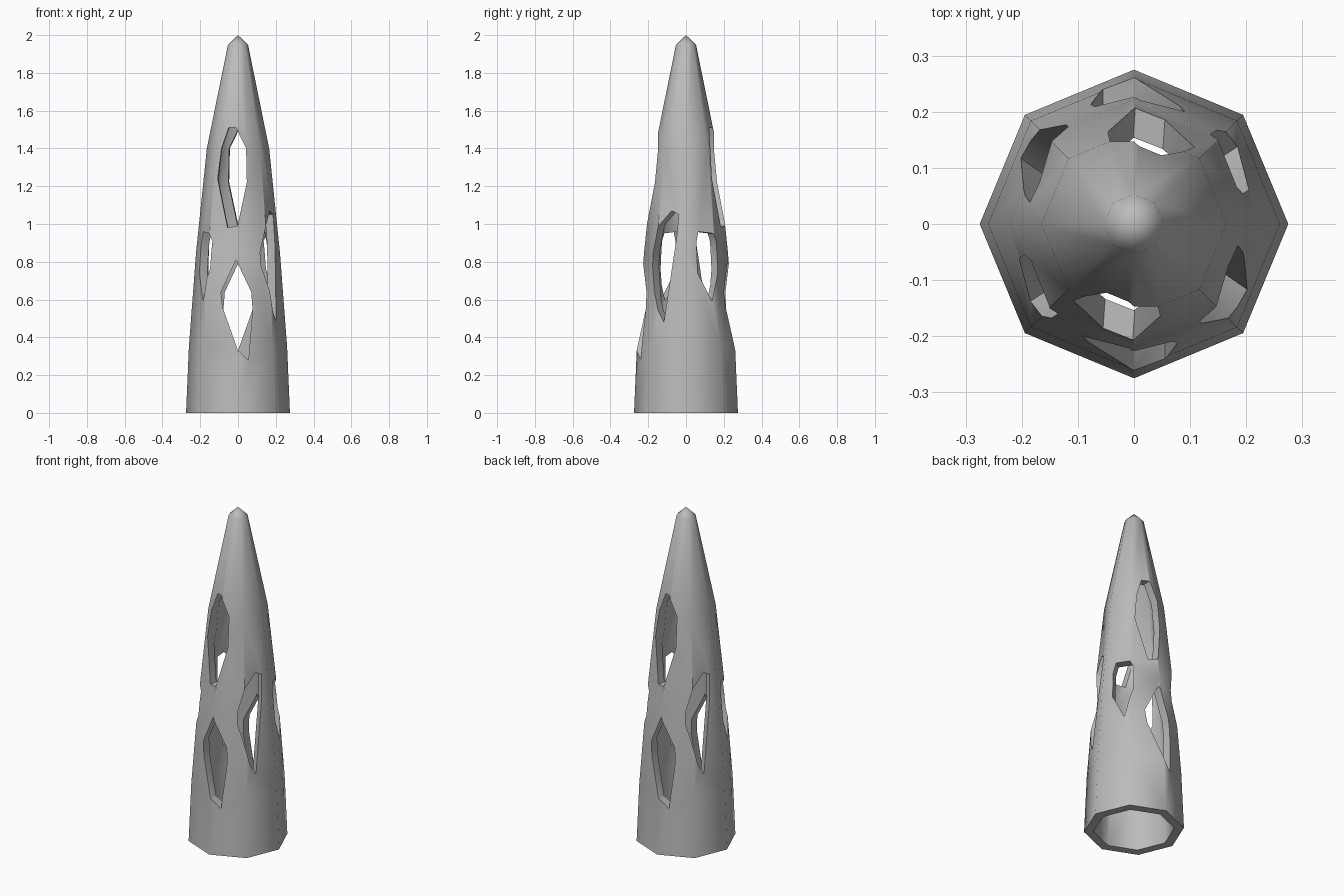
import bpy, bmesh, math
from mathutils import Matrix, Vector

if "Cube" in bpy.data.objects:
    bpy.data.objects.remove(bpy.data.objects["Cube"], do_unlink=True)

grey = bpy.data.materials.new("plain grey")
grey.use_nodes = True
grey.diffuse_color = (0.5, 0.5, 0.5, 1)
grey.node_tree.nodes["Principled BSDF"].inputs["Base Color"].default_value = (0.5, 0.5, 0.5, 1)

SIDES = 8
OUTER = [(0.275, 0), (0.26, 0.35), (0.222, 0.85), (0.165, 1.4), (0.053, 1.95)]
INNER = [(0.222, 0), (0.207, 0.35), (0.168, 0.85), (0.112, 1.4), (0.03, 1.8)]


def make_object(name, bm):
    bmesh.ops.recalc_face_normals(bm, faces=bm.faces)
    mesh = bpy.data.meshes.new(name)
    bm.to_mesh(mesh)
    bm.free()
    obj = bpy.data.objects.new(name, mesh)
    bpy.context.collection.objects.link(obj)
    mesh.materials.append(grey)
    return obj


def add_cone(bm, profile, tip):
    """Lathe a profile into an eight-sided skin closed by a tip; return its bottom ring."""
    rings = [[bm.verts.new((r * math.cos(a), r * math.sin(a), z))
              for a in (math.tau * i / SIDES for i in range(SIDES))] for r, z in profile]
    for low, high in zip(rings, rings[1:]):
        for i in range(SIDES):
            j = (i + 1) % SIDES
            bm.faces.new((low[i], low[j], high[j], high[i]))
    top = bm.verts.new((0, 0, tip))
    for i in range(SIDES):
        bm.faces.new((rings[-1][i], rings[-1][(i + 1) % SIDES], top))
    return rings[0]


# Hollow tapered shell, open at the bottom
bm = bmesh.new()
outer, inner = add_cone(bm, OUTER, 2.0), add_cone(bm, INNER, 1.86)
for i in range(SIDES):
    j = (i + 1) % SIDES
    bm.faces.new((outer[i], outer[j], inner[j], inner[i]))
shell = make_object("hollow_spire", bm)

# Window outlines: direction in degrees, then (sideways, height) points
WINDOWS = [
    (-94, [(-0.04, 1.51), (0.0, 1.51), (0.053, 1.4), (0.058, 1.22),
           (0.012, 0.99), (-0.042, 0.98), (-0.098, 1.24), (-0.078, 1.4)]),
    (-90, [(-0.01, 0.81), (0.07, 0.64), (0.077, 0.55), (0.055, 0.28),
           (0.0, 0.33), (-0.082, 0.56), (-0.09, 0.64)]),
    (-35, [(0.035, 1.07), (0.075, 1.05), (0.07, 0.92), (0.02, 0.48),
           (-0.015, 0.54), (-0.075, 0.78), (-0.075, 0.85), (-0.035, 0.99)]),
    (33, [(-0.045, 0.96), (0.04, 0.95), (0.06, 0.91), (0.06, 0.76),
          (0.015, 0.59), (-0.06, 0.74), (-0.06, 0.9)]),
]


def cut_window(angle, outline):
    """Push a prism through one wall of the shell."""
    bm = bmesh.new()
    face = bm.faces.new([bm.verts.new((0.06, u, z)) for u, z in outline])
    ext = bmesh.ops.extrude_face_region(bm, geom=[face])
    moved = [v for v in ext["geom"] if isinstance(v, bmesh.types.BMVert)]
    bmesh.ops.translate(bm, verts=moved, vec=Vector((0.4, 0, 0)))
    if len(bm.faces) == len(outline) + 1:
        bm.faces.new([v for v in bm.verts if v not in moved])
    bm.transform(Matrix.Rotation(math.radians(angle), 4, "Z"))
    cutter = make_object("window_cutter", bm)
    cutter.hide_render = True
    mod = shell.modifiers.new("window", "BOOLEAN")
    mod.operation, mod.solver, mod.object = "DIFFERENCE", "EXACT", cutter
    bpy.ops.object.modifier_apply(modifier=mod.name)
    bpy.data.objects.remove(cutter, do_unlink=True)


bpy.ops.object.select_all(action="DESELECT")
shell.select_set(True)
bpy.context.view_layer.objects.active = shell

# Every window repeats half a turn round
for angle, outline in WINDOWS:
    for turn in (0, 180):
        cut_window(angle + turn, outline)

bpy.ops.object.shade_smooth_by_angle(angle=math.radians(50))
